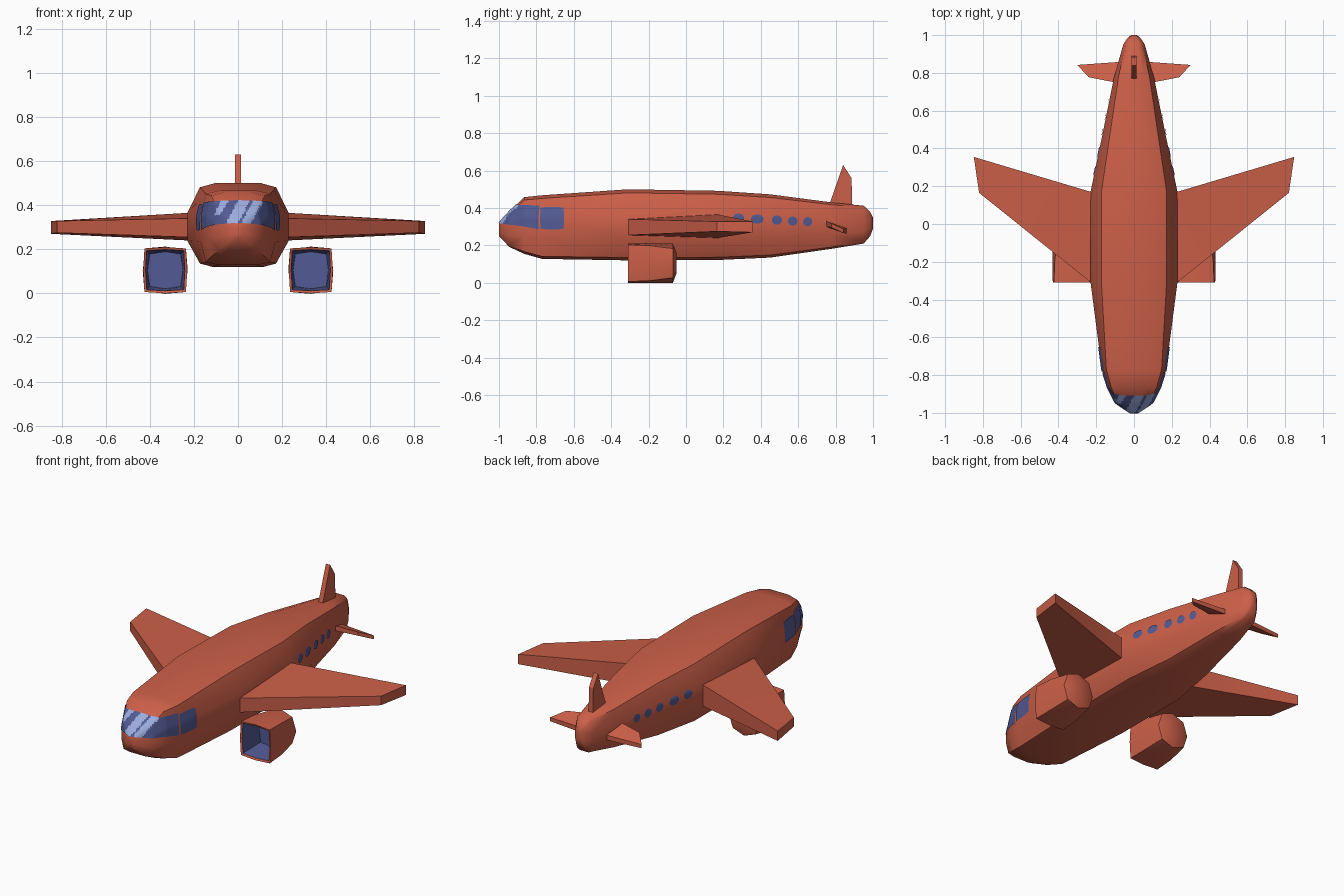
import bpy, bmesh, math
from mathutils import Vector
from mathutils.bvhtree import BVHTree

if "Cube" in bpy.data.objects:
    bpy.data.objects.remove(bpy.data.objects["Cube"])


def material(name, rgb):
    m = bpy.data.materials.new(name)
    m.diffuse_color = (*rgb, 1)
    m.use_nodes = True
    m.node_tree.nodes["Principled BSDF"].inputs["Base Color"].default_value = m.diffuse_color
    return m


RED = material("coral_red", (0.60, 0.115, 0.065))
BLUE = material("slate_blue", (0.085, 0.105, 0.30))
LIGHT = material("pale_blue", (0.34, 0.42, 0.74))


def finish(name, bm, mats, angle=None, mirror=False):
    me = bpy.data.meshes.new(name)
    bm.to_mesh(me)
    ob = bpy.data.objects.new(name, me)
    bpy.context.collection.objects.link(ob)
    for m in mats:
        me.materials.append(m)
    if angle:
        bpy.ops.object.select_all(action='DESELECT')
        bpy.context.view_layer.objects.active = ob
        ob.select_set(True)
        bpy.ops.object.shade_smooth_by_angle(angle=math.radians(angle))
    if mirror:
        ob.modifiers.new("mirror", 'MIRROR')
    return ob


def loft(rings):
    """Skin a list of equal-length point rings and cap both ends."""
    bm = bmesh.new()
    vs = [[bm.verts.new(p) for p in r] for r in rings]
    n = len(rings[0])
    bands = []
    for a, b in zip(vs, vs[1:]):
        bands.append([bm.faces.new((a[i], a[(i + 1) % n], b[(i + 1) % n], b[i]))
                      for i in range(n)])
    caps = [bm.faces.new(vs[0]), bm.faces.new(vs[-1])]
    bmesh.ops.recalc_face_normals(bm, faces=bm.faces)
    return bm, bands, caps


# Fuselage: y, half width, shoulder ratio, top, bottom
STATIONS = [
    (-1.00, .025, .80, .32, .25), (-.945, .10, .85, .38, .192),
    (-.865, .14, .86, .458, .155), (-.77, .17, .86, .468, .128),
    (-.31, .23, .75, .50, .12), (.17, .23, .75, .492, .122),
    (.45, .172, .76, .473, .135), (.78, .105, .78, .43, .182),
    (.95, .057, .78, .412, .21), (.985, .034, .78, .38, .25),
    (1.00, .015, .80, .35, .29)]


def body_ring(y, w, s, top, bot):
    h = top - bot
    right = [(w * .45, top), (w * s, top - .05 * h), (w, bot + .645 * h),
             (w, bot + .315 * h), (w * s, bot + .04 * h), (w * .5, bot)]
    return [(x, y, z) for x, z in right] + [(-x, y, z) for x, z in reversed(right)]


body, _, _ = loft([body_ring(*s) for s in STATIONS])
bmesh.ops.triangulate(body, faces=body.faces)
skin = BVHTree.FromBMesh(body)
finish("fuselage", body, [RED], 45)


def patch(name, hit, nu, nv, mats, rule=None, mirror=False):
    """Thin plate lying on the fuselage; hit(u, v) gives ray origin and direction."""
    bm = bmesh.new()
    grid = []
    for i in range(nu + 1):
        row = []
        for j in range(nv + 1):
            o, d = hit(2 * i / nu - 1, 2 * j / nv - 1)
            p, nrm, _, _ = skin.ray_cast(Vector(o), Vector(d))
            if nrm.dot(d) < 0 and abs(o[0]) < .5:
                nrm = -nrm
            row.append(bm.verts.new(p + nrm * .004))
        grid.append(row)
    for i in range(nu):
        for j in range(nv):
            f = bm.faces.new((grid[i][j], grid[i + 1][j],
                              grid[i + 1][j + 1], grid[i][j + 1]))
            f.normal_update()
            c = f.calc_center_median()
            if f.normal.dot(c - Vector((0, -.6 if c.y < -.6 else c.y, .33))) < 0:
                f.normal_flip()
            if rule:
                f.material_index = rule(c)
    finish(name, bm, mats, 60, mirror)


# Wrap-around windscreen with diagonal glints
def screen_ray(u, v):
    phi = math.radians(62) * u
    low, high = .318 - .033 * abs(u) ** 1.5, .42 - .008 * abs(u)
    z = low + (high - low) * (v + 1) / 2
    return (0, -.70, z), Vector((math.sin(phi), -math.cos(phi), 0))


def glint(c):
    s = c.x - .55 * (c.z - .365)
    return int(-.105 < s < -.075 and c.z > .35 or -.03 < s < .025 or .04 < s < .085)


patch("windscreen", screen_ray, 64, 10, [BLUE, LIGHT], glint)


# Windows on both sides, as rounded patches shot in from the side
def side_window(name, y, z, hw, hh, k):
    def ray(u, v):
        return ((1, y + hw * u * math.sqrt(1 - k * v * v),
                 z + hh * v * math.sqrt(1 - k * u * u)), Vector((-1, 0, 0)))
    patch(name, ray, 6, 6, [BLUE], mirror=True)


side_window("cockpit_side_window", -.715, .345, .064, .060, .12)
for i, (y, z, hw) in enumerate([(.28, .345, .030), (.38, .340, .034), (.485, .335, .027),
                                (.57, .330, .026), (.65, .326, .024)]):
    side_window(f"cabin_window_{i + 1}", y, z, hw, .024, .5)


# Flat lifting surfaces: each section is x, (front y, z low, z high), (rear y, z low, z high)
def surface(name, sections):
    rings = [[(x, f[0], f[1]), (x2, r[0], r[1]), (x2, r[0], r[2]), (x, f[0], f[2])]
             for x, x2, f, r in sections]
    finish(name, loft(rings)[0], [RED], 30, True)


surface("wing", [(.18, .18, (-.31, .255, .34), (.17, .24, .365)),
                 (.228, .228, (-.31, .255, .34), (.17, .24, .365)),
                 (.82, .848, (.165, .275, .328), (.355, .27, .328))])
surface("tailplane", [(.05, .05, (.74, .303, .335), (.86, .262, .292)),
                      (.24, .30, (.777, .296, .318), (.842, .266, .288))])

# Tail fin: side outline given a thickness
FIN = [(.76, .40), (.89, .38), (.885, .56), (.84, .63)]
fin = loft([[(x, y, z) for y, z in FIN] for x in (-.014, .014)])[0]
finish("tail_fin", fin, [RED], 30)


# Engines: rounded-square hollow pods with domed backs
def pod_ring(y, side, corner):
    pts = [(side, 0), (corner, corner), (0, side), (-corner, corner),
           (-side, 0), (-corner, -corner), (0, -side), (corner, -corner)]
    return [(.33 + x, y, .105 + z * 1.05) for x, z in pts]


pod, bands, caps = loft([
    pod_ring(-.16, .080, .070), pod_ring(-.305, .089, .084), pod_ring(-.31, .100, .094),
    pod_ring(-.19, .102, .089), pod_ring(-.07, .100, .074), pod_ring(-.052, .055, .040)])
for f in bands[0] + [caps[0]]:
    f.material_index = 1
finish("engine", pod, [RED, BLUE], 60, True)
